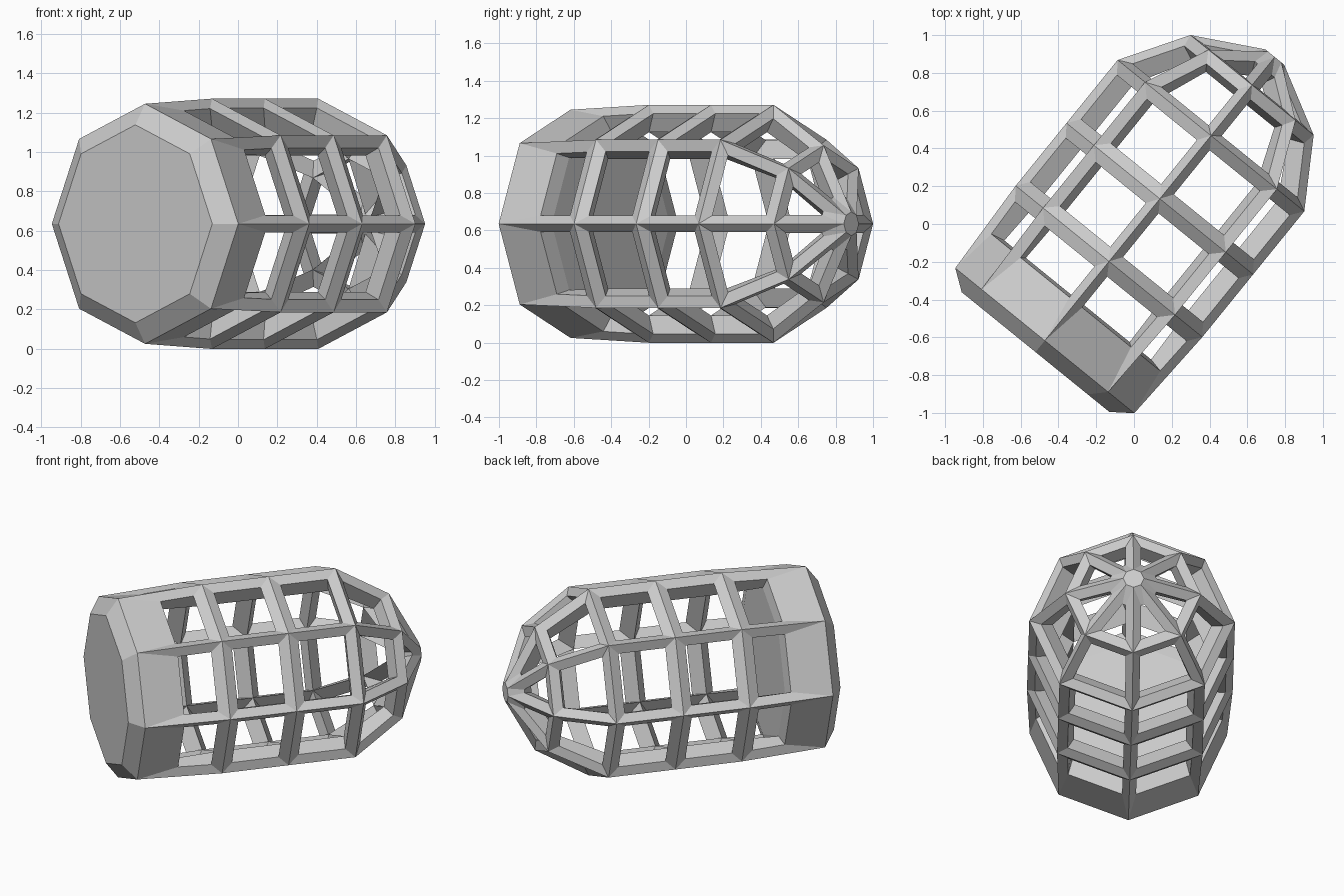
import bpy, bmesh
from math import sin, cos, pi
from mathutils import Vector

if "Cube" in bpy.data.objects:
    bpy.data.objects.remove(bpy.data.objects["Cube"])

N = 8
AXIS = Vector((0.63, 0.777, 0)).normalized()
SIDE = Vector((AXIS.y, -AXIS.x, 0))
UP = Vector((0, 0, 1))
CENTRE = SIDE * 0.022 + UP * 0.635

# (distance along axis, radius) of the outer ridges and inner ridges
OUTER = [(-0.777, 0.61), (-0.237, 0.636), (0.19, 0.636), (0.62, 0.636), (0.965, 0.42), (1.156, 0.064)]
INNER = [(-0.50, 0.50), (-0.237, 0.49), (0.19, 0.49), (0.575, 0.49), (0.865, 0.33), (1.0, 0.05)]
# where each bay's window starts and ends, as fractions of the bay
WINDOWS = [(0.48, 0.87), (0.15, 0.85), (0.15, 0.85), (0.14, 0.85), (0.16, 0.68)]
STRUT, SINK = 0.058, 0.027


def point(s, r, j):
    a = 2 * pi * j / N
    return CENTRE + AXIS * s + (SIDE * cos(a) + UP * sin(a)) * r


bm = bmesh.new()


def ring(s, r):
    return [bm.verts.new(point(s, r, j)) for j in range(N)]


outer = [ring(*p) for p in OUTER]
inner = [ring(*p) for p in INNER]

# Lattice of ridged struts: each bay face gets a window
for i, (lo, hi) in enumerate(WINDOWS):
    for j in range(N):
        k = (j + 1) % N
        o = [outer[i][j], outer[i][k], outer[i + 1][k], outer[i + 1][j]]
        n = [inner[i][j], inner[i][k], inner[i + 1][k], inner[i + 1][j]]
        co = [v.co for v in o]
        normal = (co[1] - co[0]).cross(co[3] - co[0]).normalized()
        mids = []
        for f in (lo, hi):
            a, b = co[0].lerp(co[3], f), co[1].lerp(co[2], f)
            t = b - a
            w = min(STRUT, t.length / 2 - 0.01)
            t.normalize()
            depth = normal * SINK * (1 if normal.dot(a + b - 2 * CENTRE - 2 * AXIS * OUTER[i][0]) > 0 else -1)
            mids.append([bm.verts.new(a + t * w - depth), bm.verts.new(b - t * w - depth)])
        m = [mids[0][0], mids[0][1], mids[1][1], mids[1][0]]
        for e in range(4):
            g = (e + 1) % 4
            bm.faces.new((o[e], o[g], m[g], m[e]))
            bm.faces.new((n[g], n[e], m[e], m[g]))

# Solid base with a chamfered end
cap = ring(-0.855, 0.503)
for j in range(N):
    k = (j + 1) % N
    bm.faces.new((cap[j], cap[k], outer[0][k], outer[0][j]))
bm.faces.new(cap)
bm.faces.new(inner[0])

# Nose tip, closed outside and inside
bm.faces.new(outer[-1])
bm.faces.new(inner[-1])

bmesh.ops.recalc_face_normals(bm, faces=bm.faces[:])
mesh = bpy.data.meshes.new("lattice_capsule")
bm.to_mesh(mesh)
bm.free()
bpy.context.collection.objects.link(bpy.data.objects.new("lattice_capsule", mesh))
